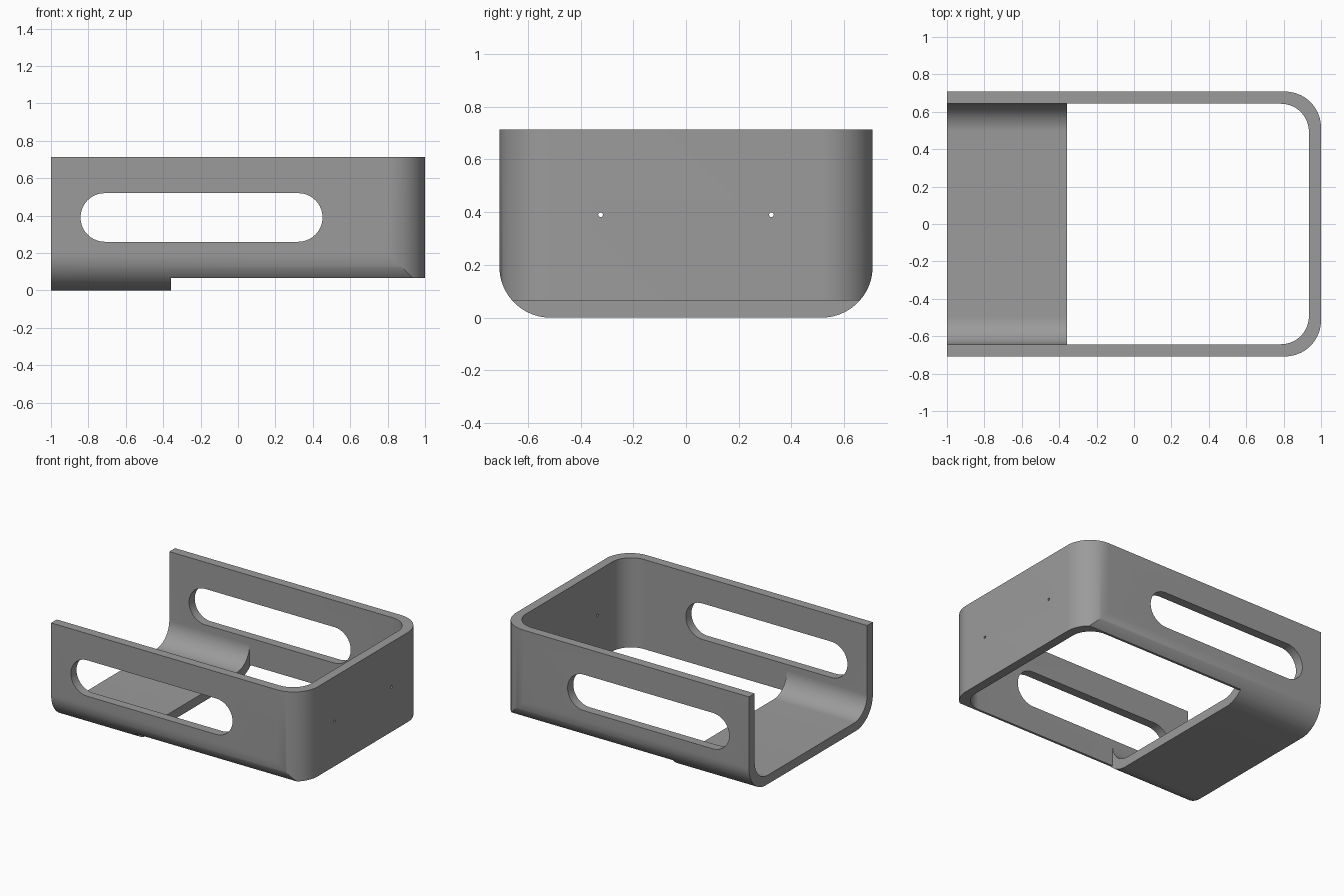
import bpy, bmesh, math

if "Cube" in bpy.data.objects:
    bpy.data.objects.remove(bpy.data.objects["Cube"])

W, H, T = 0.708, 0.713, 0.065      # half width, height, wall thickness
R_OUT, R_IN = 0.193, 0.15          # outer and inner corner radii
FLOOR_END = -0.357                 # where the floor plate stops


def arc(cx, cy, r, a0, a1, n=20):
    """Points along an arc, angles in degrees."""
    return [(cx + r * math.cos(math.radians(a0 + (a1 - a0) * i / n)),
             cy + r * math.sin(math.radians(a0 + (a1 - a0) * i / n)))
            for i in range(n + 1)]


def prism(name, pts, axis, lo, hi, helper=True):
    """Extrude a 2D outline along an axis: x takes (y, z), y takes (x, z), z takes (x, y)."""
    place = {'x': lambda p, d: (d, p[0], p[1]),
             'y': lambda p, d: (p[0], d, p[1]),
             'z': lambda p, d: (p[0], p[1], d)}[axis]
    bm = bmesh.new()
    a = [bm.verts.new(place(p, lo)) for p in pts]
    b = [bm.verts.new(place(p, hi)) for p in pts]
    bm.faces.new(a)
    bm.faces.new(b)
    for i in range(len(pts)):
        j = (i + 1) % len(pts)
        bm.faces.new((a[i], a[j], b[j], b[i]))
    bmesh.ops.recalc_face_normals(bm, faces=bm.faces)
    me = bpy.data.meshes.new(name)
    bm.to_mesh(me)
    bm.free()
    ob = bpy.data.objects.new(name, me)
    bpy.context.collection.objects.link(ob)
    ob.hide_render = helper
    return ob


def tray_section(w, bottom, top, r):
    """Cross-section with two rounded lower corners."""
    return ([(-w, top)] + arc(-w + r, bottom + r, r, 180, 270)
            + arc(w - r, bottom + r, r, 270, 360) + [(w, top)])


def plan(w, left, right, r):
    """Floor plan with two rounded right-hand corners."""
    return ([(left, -w)] + arc(right - r, -w + r, r, -90, 0)
            + arc(right - r, w - r, r, 0, 90) + [(left, w)])


# Outer shell: tray section crossed with the rounded floor plan
body = prism('bracket_body', tray_section(W, 0, H, R_OUT), 'x', -1, 1.1, False)
steps = [('INTERSECT', prism('outer_plan', plan(W, -1.2, 1, R_OUT), 'z', -0.2, 1))]

# Hollow above the floor, open well, and raised lower rim
steps += [('DIFFERENCE', c) for c in (
    prism('floor_hollow', tray_section(W - T, T, 1, R_IN), 'x', -1.2, FLOOR_END + 0.05),
    prism('open_well', plan(W - T, FLOOR_END, 1 - T, R_IN), 'z', -0.2, 1),
    prism('rim_step', [(FLOOR_END, -0.2), (1.2, -0.2), (1.2, T), (FLOOR_END, T)], 'y', -1, 1),
    # Long slot through both side walls
    prism('side_slot', arc(-0.712, 0.39, 0.13, 90, 270) + arc(0.322, 0.39, 0.13, -90, 90),
          'y', -1, 1),
)]

# Two small screw holes in the end wall
for s in (-1, 1):
    steps.append(('DIFFERENCE', prism('screw_hole', arc(s * 0.324, 0.39, 0.009, 0, 345, 23),
                                      'x', 0.8, 1.2)))

bpy.context.view_layer.objects.active = body
body.select_set(True)
for op, cutter in steps:
    m = body.modifiers.new(cutter.name, 'BOOLEAN')
    m.operation, m.object, m.solver = op, cutter, 'EXACT'
    bpy.ops.object.modifier_apply(modifier=m.name)
    bpy.data.objects.remove(cutter, do_unlink=True)

# Plain grey finish, smooth bends with crisp edges
grey = bpy.data.materials.new('grey')
grey.diffuse_color = (0.33, 0.33, 0.33, 1)
grey.use_nodes = True
grey.node_tree.nodes["Principled BSDF"].inputs["Base Color"].default_value = grey.diffuse_color
body.data.materials.clear()
body.data.materials.append(grey)
bpy.ops.object.shade_smooth_by_angle(angle=math.radians(25))
